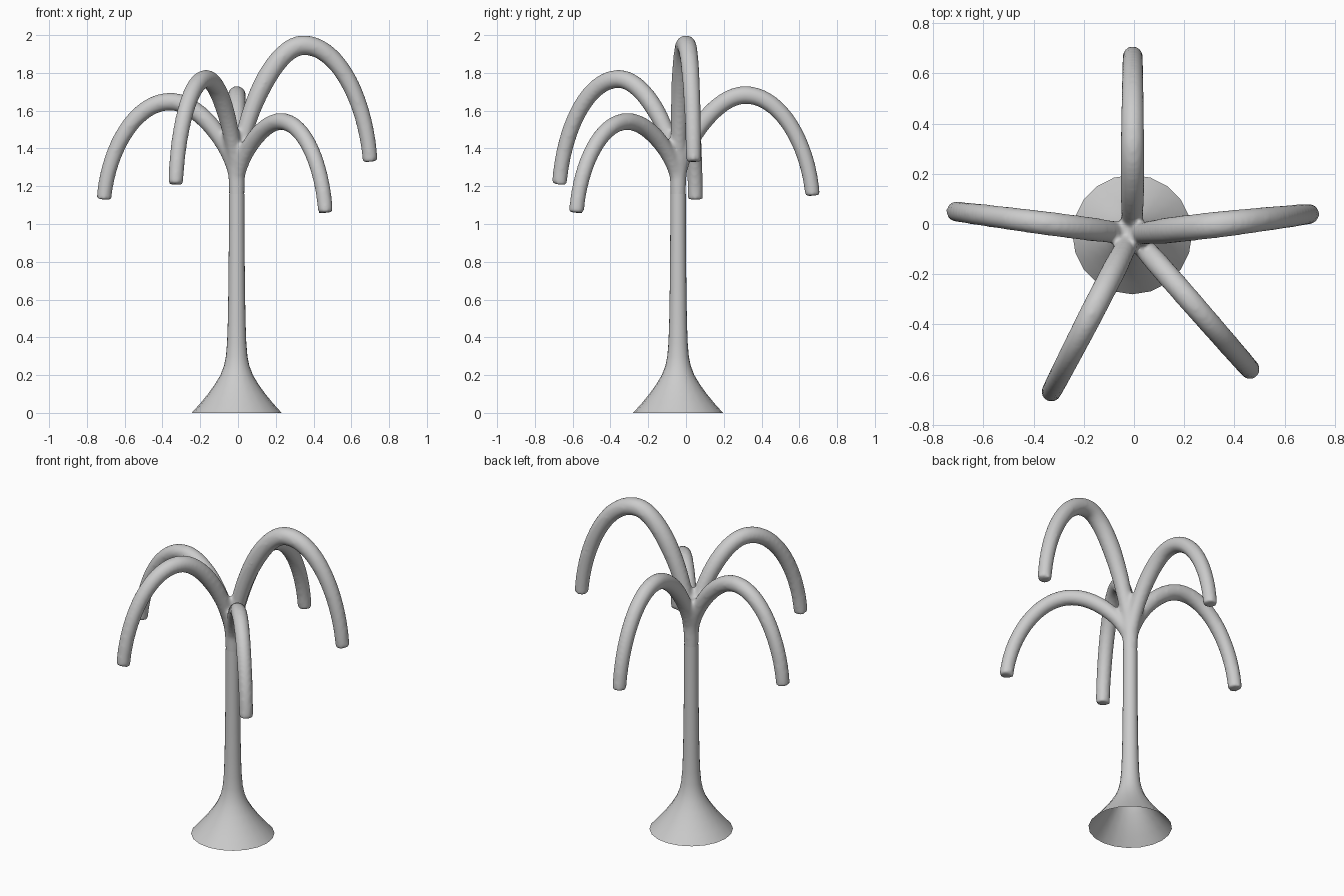
import bpy, bmesh
from math import sin, cos, pi
from mathutils import Vector
from mathutils.geometry import interpolate_bezier

if "Cube" in bpy.data.objects:
    bpy.data.objects.remove(bpy.data.objects["Cube"])

AXIS = Vector((-0.007, -0.042, 0))
FORK_Z = 1.2


def bridge(bm, a, b):
    n = len(a)
    for i in range(n):
        j = (i + 1) % n
        bm.faces.new((a[i], a[j], b[j], b[i]))


def lathe(bm, profile, sides, caps):
    rings = [[bm.verts.new(AXIS + Vector((r * cos(2 * pi * i / sides), r * sin(2 * pi * i / sides), z)))
              for i in range(sides)] for r, z in profile]
    for a, b in zip(rings, rings[1:]):
        bridge(bm, a, b)
    if caps:
        bm.faces.new(rings[0][::-1])
        bm.faces.new(rings[-1])


def branch(bm, tip_xy, apex_z, tip_z, radius, sides=16):
    """Tube that leaves the trunk, arches over and droops to its tip."""
    flat = Vector((*tip_xy, 0)) - AXIS
    reach, out = flat.length, flat.normalized()
    mid, drop = reach / 2, apex_z - tip_z
    side = Vector((-out.y, out.x, 0))

    def p(d, z):
        return AXIS + out * d + Vector((0, 0, z))

    apex, tip = p(mid, apex_z), p(reach, tip_z)
    rise = interpolate_bezier(p(0, FORK_Z), p(0.0, FORK_Z + 0.4 * (apex_z - FORK_Z)),
                              p(mid - 0.17, apex_z), apex, 20)
    fall = interpolate_bezier(apex, p(mid + 0.19, apex_z), p(reach - 0.02, tip_z + 0.5 * drop), tip, 20)
    path = rise + fall[1:]
    rings = []
    for k, c in enumerate(path):
        t = (path[min(k + 1, len(path) - 1)] - path[max(k - 1, 0)]).normalized()
        up = t.cross(side)
        u = k / (len(path) - 1)
        r = 0.036 + (radius - 0.036) * min(u / 0.3, 1)         # swell out of the trunk
        r += (0.040 - radius) * max(0, (u - 0.5) / 0.5)        # taper to the tip
        rings.append([bm.verts.new(c + r * (side * cos(2 * pi * i / sides) + up * sin(2 * pi * i / sides)))
                      for i in range(sides)])
    for a, b in zip(rings, rings[1:]):
        bridge(bm, a, b)
    bm.faces.new(rings[0][::-1])
    bm.faces.new(rings[-1])


def finish(bm, name):
    bmesh.ops.recalc_face_normals(bm, faces=bm.faces)
    for f in bm.faces:
        f.smooth = True
    me = bpy.data.meshes.new(name)
    bm.to_mesh(me)
    bm.free()
    ob = bpy.data.objects.new(name, me)
    bpy.context.collection.objects.link(ob)
    return ob


# Trunk: hollow flared foot, open underneath
bm = bmesh.new()
lathe(bm, [(0.238, 0), (0.193, 0.05), (0.152, 0.10), (0.116, 0.15), (0.086, 0.20), (0.067, 0.25),
           (0.057, 0.30), (0.051, 0.37), (0.047, 0.48), (0.044, 0.65), (0.042, 0.85), (0.041, 1.0),
           (0.041, 1.16)], 20, False)
finish(bm, "trunk")

# Crown: trunk top and five drooping branches fused into one smooth skin
bm = bmesh.new()
lathe(bm, [(0.039, 1.10), (0.041, 1.16), (0.044, 1.24), (0.054, 1.33), (0.062, 1.40), (0.035, 1.46)], 20, True)
for tip_xy, apex_z, tip_z, radius in (
        ((0.70, 0.04), 1.947, 1.33, 0.053),
        ((-0.005, 0.67), 1.683, 1.15, 0.048),
        ((-0.71, 0.05), 1.648, 1.13, 0.048),
        ((-0.33, -0.67), 1.768, 1.21, 0.049),
        ((0.463, -0.58), 1.543, 1.06, 0.046)):
    branch(bm, tip_xy, apex_z, tip_z, radius)
crown = finish(bm, "branches")
remesh = crown.modifiers.new("fuse", 'REMESH')
remesh.mode = 'VOXEL'
remesh.voxel_size = 0.011
remesh.use_smooth_shade = True
blend = crown.modifiers.new("blend", 'SMOOTH')
blend.factor = 0.5
blend.iterations = 8
